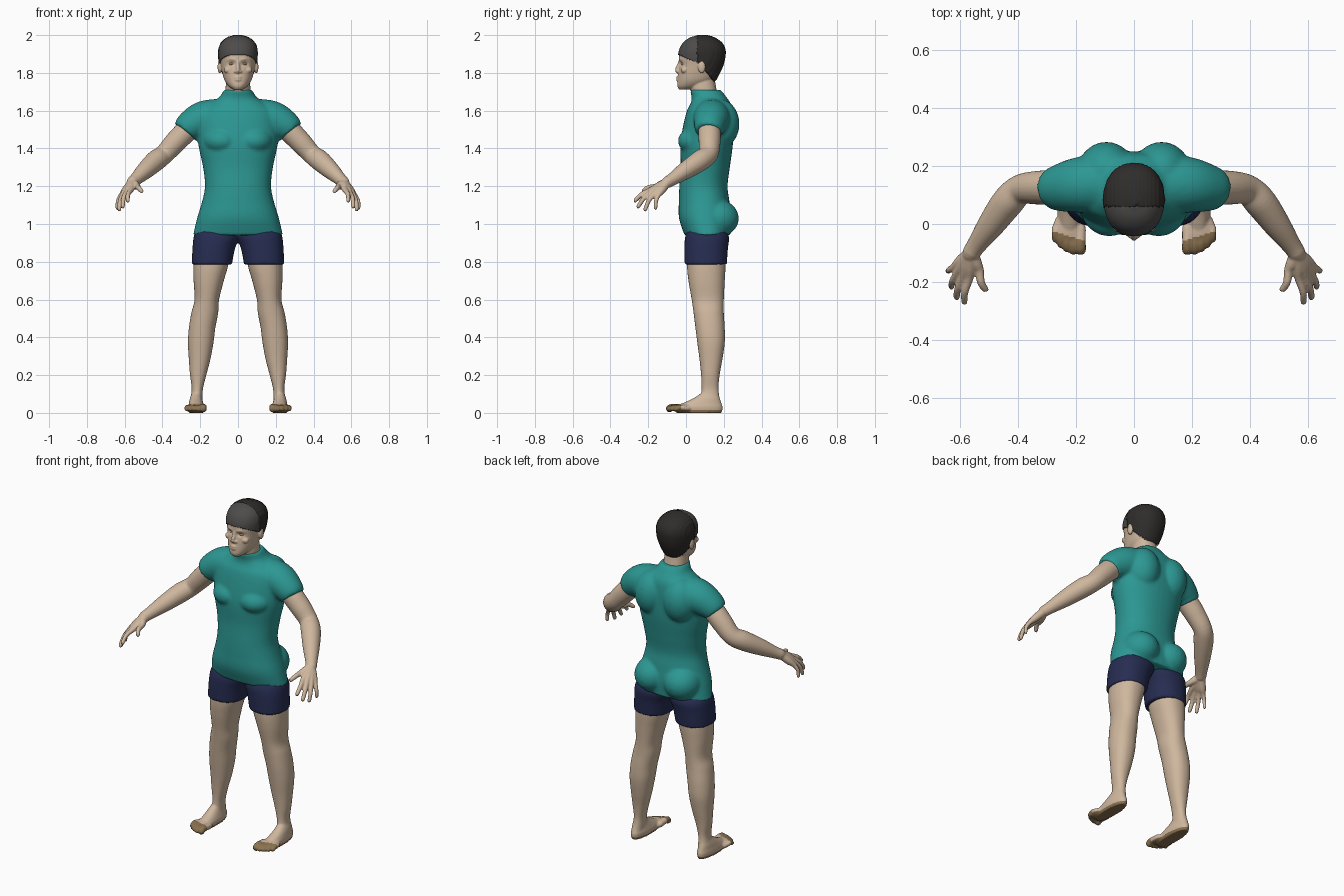
import bpy, bmesh, math
from mathutils import Vector, Matrix

if "Cube" in bpy.data.objects:
    bpy.data.objects.remove(bpy.data.objects["Cube"])


def material(name, rgb):
    m = bpy.data.materials.new(name)
    m.use_nodes = True
    m.diffuse_color = (*rgb, 1)
    m.node_tree.nodes["Principled BSDF"].inputs["Base Color"].default_value = (*rgb, 1)
    return m


SKIN = material("skin", (.62, .47, .34))
TEAL = material("teal_cloth", (.025, .31, .29))
NAVY = material("navy_cloth", (.02, .026, .085))
BROWN = material("brown_sole", (.26, .17, .08))
GREY = material("grey_scalp", (.075, .072, .07))
DARK = material("dark_hair", (.028, .026, .024))


def resample(rows, n):
    """Catmull-Rom interpolation of parameter rows."""
    r = [Vector(a) for a in rows]
    r = [r[0] * 2 - r[1]] + r + [r[-1] * 2 - r[-2]]
    out = []
    for i in range(1, len(r) - 2):
        a, b, c, d = r[i - 1:i + 3]
        for k in range(n):
            t = k / n
            out.append((b * 2 + (c - a) * t + (a * 2 - b * 5 + c * 4 - d) * t * t
                        + (b * 3 - a - c * 3 + d) * t ** 3) / 2)
    return out + [r[-2]]


def loft(bm, rings, seg, power):
    """Skin a list of (centre, u, v) superellipse rings and cap the ends."""
    def bend(f):
        return math.copysign(abs(f) ** (2 / power), f)
    loops = []
    for c, u, v in rings:
        angles = [math.tau * k / seg for k in range(seg)]
        loops.append([bm.verts.new(c + u * bend(math.cos(a)) + v * bend(math.sin(a))) for a in angles])
    for a, b in zip(loops, loops[1:]):
        for k in range(seg):
            j = (k + 1) % seg
            bm.faces.new((a[k], a[j], b[j], b[k]))
    bm.faces.new(loops[0][::-1])
    bm.faces.new(loops[-1])


def stack(bm, rows, s=1, power=2.2, seg=40, n=5):
    """Horizontal sections given as (z, x_min, x_max, y_min, y_max)."""
    rings = []
    for z, x0, x1, y0, y1 in resample(rows, n):
        rings.append((Vector((s * (x0 + x1) / 2, (y0 + y1) / 2, z)),
                      Vector(((x1 - x0) / 2, 0, 0)), Vector((0, (y1 - y0) / 2, 0))))
    loft(bm, rings, seg, power)


def tube(bm, rows, s=1, seg=16, n=5):
    """Round limb through (x, y, z, radius) points."""
    pts = resample(rows, n)
    rings = []
    for i, p in enumerate(pts):
        d = (pts[min(i + 1, len(pts) - 1)] - pts[max(i - 1, 0)]).to_3d()
        d.x *= s
        u = d.cross(Vector((.1, .2, 1))).normalized()
        v = d.cross(u).normalized()
        rings.append((Vector((s * p.x, p.y, p.z)), u * p.w, v * p.w))
    loft(bm, rings, seg, 2)


def blob(bm, centre, size, s=1):
    x, y, z = centre
    m = Matrix.Translation((s * x, y, z)) @ Matrix.Diagonal((*size, 1))
    bmesh.ops.create_uvsphere(bm, u_segments=24, v_segments=16, radius=1, matrix=m)


def to_object(name, bm, mats):
    bmesh.ops.recalc_face_normals(bm, faces=bm.faces[:])
    me = bpy.data.meshes.new(name)
    bm.to_mesh(me)
    bm.free()
    for m in mats:
        me.materials.append(m)
    me.shade_smooth()
    ob = bpy.data.objects.new(name, me)
    bpy.context.collection.objects.link(ob)
    return ob


def fuse(name, bm, voxel, smooth, *mats):
    """Blend overlapping parts into one continuous surface."""
    ob = to_object(name, bm, mats)
    rm = ob.modifiers.new("blend", 'REMESH')
    rm.mode, rm.voxel_size, rm.use_smooth_shade = 'VOXEL', voxel, True
    sm = ob.modifiers.new("soften", 'SMOOTH')
    sm.factor, sm.iterations = .5, smooth
    bpy.context.view_layer.update()
    dg = bpy.context.evaluated_depsgraph_get()
    me = bpy.data.meshes.new_from_object(ob.evaluated_get(dg))
    ob.modifiers.clear()
    ob.data = me
    me.materials.clear()
    for m in mats:
        me.materials.append(m)
    me.shade_smooth()
    return ob


def symmetric(rows):
    return [(z, -w, w, y0, y1) for z, w, y0, y1 in rows]


# Shirt: torso, sleeves, chest, shoulder blades and seat
bm = bmesh.new()
stack(bm, symmetric([(1.71, .075, .02, .185), (1.67, .1, .03, .215), (1.64, .15, .025, .235),
                     (1.6, .2, .005, .245), (1.52, .215, -.015, .25), (1.42, .21, -.03, .248),
                     (1.3, .185, -.028, .232), (1.2, .175, -.035, .22), (1.12, .19, -.038, .23),
                     (1.03, .217, -.037, .24), (.94, .238, -.008, .235)]))
for s in (1, -1):
    tube(bm, [(.08, .14, 1.565, .1), (.18, .135, 1.555, .097), (.25, .125, 1.52, .083),
              (.28, .12, 1.487, .07)], s, 24)
    blob(bm, (.085, .06, 1.44), (.1, .103, .075), s)
    blob(bm, (.095, .18, 1.53), (.1, .103, .13), s)
    blob(bm, (.098, .165, 1.03), (.105, .115, .1), s)
fuse("shirt", bm, .009, 5, TEAL)

# Shorts
bm = bmesh.new()
for s in (1, -1):
    stack(bm, [(.785, .032, .245, -.008, .216), (.87, .016, .241, -.008, .222),
               (.93, -.01, .235, -.005, .228), (.97, -.02, .22, .01, .21)], s)
fuse("shorts", bm, .008, 2, NAVY)

# Legs and feet, with toes fanned across the forefoot
bm = bmesh.new()
for s in (1, -1):
    stack(bm, [(.93, .03, .225, .01, .21), (.79, .05, .235, .005, .21), (.7, .075, .235, .013, .205),
               (.6, .1, .23, .03, .2), (.53, .105, .247, .04, .2), (.45, .12, .26, .05, .205),
               (.37, .13, .265, .06, .205), (.28, .147, .26, .072, .192), (.2, .168, .254, .08, .178),
               (.13, .185, .245, .083, .172), (.08, .188, .25, .078, .178), (.03, .19, .252, .08, .19)], s)
    stack(bm, [(0, .183, .26, -.05, .19), (.03, .178, .264, -.055, .194), (.05, .183, .26, -.02, .188),
               (.075, .19, .255, .035, .18), (.105, .197, .245, .082, .17)], s)
    blob(bm, (.224, -.015, .024), (.056, .06, .025), s)
    for x, tip, r in ((.184, -.1, .019), (.209, -.101, .014), (.231, -.092, .014),
                      (.252, -.078, .013), (.27, -.06, .013)):
        tube(bm, [(x, -.01, .026, r), (x, tip + .03, .03, r), (x, tip + .008, .02, r),
                  (x, tip - .003, .015, r * .6)], s, 12)
legs = fuse("legs", bm, .006, 2, SKIN, BROWN)
for p in legs.data.polygons:
    c = p.center
    toe_line = -.055 + (abs(c.x) - .18) * .3
    if c.z < .016 or (c.z < .07 and c.y < toe_line):
        p.material_index = 1

# Arms and hands
WRIST = (.56, -.1, 1.22)
FINGERS = [((.567, -.187, 1.18), (.585, -.275, 1.12), .0125),
           ((.588, -.18, 1.172), (.612, -.258, 1.087), .0125),
           ((.607, -.167, 1.161), (.63, -.22, 1.07), .012),
           ((.62, -.148, 1.15), (.641, -.162, 1.078), .011),
           ((.532, -.16, 1.198), (.509, -.232, 1.172), .0135)]
bm = bmesh.new()
for s in (1, -1):
    tube(bm, [(.2, .13, 1.55, .06), (.27, .125, 1.495, .06), (.33, .125, 1.435, .058),
              (.39, .118, 1.37, .052), (.435, .075, 1.335, .055), (.49, 0, 1.285, .047),
              (.54, -.07, 1.238, .034), (*WRIST, .031)], s, 24)
    blob(bm, WRIST, (.03, .03, .028), s)
    for knuckle, tip, r in FINGERS:
        k, t, w = Vector(knuckle), Vector(tip), Vector(WRIST)
        mid = k.lerp(t, .5) + Vector((.006, -.004, .007))
        tube(bm, [(*w, .024), (*w.lerp(k, .6), .021), (*k, r * 1.2), (*mid, r),
                  (*k.lerp(t, .93), r * .85), (*t, r * .5)], s, 12)
fuse("arms", bm, .005, 2, SKIN)

# Head and neck with facial features
SKULL = symmetric([(1.712, .025, -.036, .03), (1.73, .05, -.046, .1), (1.76, .071, -.045, .148),
                   (1.8, .083, -.041, .172), (1.84, .091, -.036, .19), (1.88, .097, -.037, .2),
                   (1.92, .097, -.031, .202), (1.955, .085, -.012, .186), (1.98, .057, .02, .15),
                   (1.993, .02, .06, .11)])
bm = bmesh.new()
stack(bm, SKULL)
stack(bm, symmetric([(1.62, .078, .05, .185), (1.68, .068, .033, .168), (1.73, .065, .02, .158),
                     (1.78, .06, .03, .15)]))
tube(bm, [(0, -.028, 1.87, .009), (0, -.037, 1.845, .009), (0, -.046, 1.817, .012),
          (0, -.038, 1.802, .011)])
for z, y, r in ((1.776, -.043, .0075), (1.763, -.043, .008)):
    tube(bm, [(-.025, y + .008, z, r * .5), (0, y - .001, z, r), (.025, y + .008, z, r * .5)])
for s in (1, -1):
    blob(bm, (.014, -.038, 1.807), (.009, .011, .008), s)
    tube(bm, [(.012, -.033, 1.868, .006), (.035, -.027, 1.874, .007), (.06, -.009, 1.868, .006)], s)
    blob(bm, (.052, -.008, 1.815), (.024, .02, .018), s)
    blob(bm, (.097, .083, 1.832), (.011, .02, .034), s)
head = fuse("head", bm, .004, 2, SKIN)
# Press in the eye sockets, then set the closed-looking lids
for v in head.data.vertices:
    if v.co.y < .03:
        d = ((abs(v.co.x) - .034) / .018) ** 2 + ((v.co.z - 1.848) / .011) ** 2
        v.co.y += .011 * math.exp(-d)
bm = bmesh.new()
for s in (1, -1):
    blob(bm, (.034, -.009, 1.847), (.017, .016, .008), s)
to_object("eyes", bm, [SKIN])


# Hair: shells offset from the skull and trimmed to the hairline
def hair_shell(name, mat, offset, ripple, keep):
    bm = bmesh.new()
    stack(bm, SKULL, seg=96, n=8)
    bmesh.ops.recalc_face_normals(bm, faces=bm.faces[:])
    bm.normal_update()
    moves = [(v, v.normal * (offset + ripple * math.sin(v.co.x * 500))) for v in bm.verts]
    for v, m in moves:
        v.co += m
    drop = [f for f in bm.faces if not keep(f.calc_center_median())]
    bmesh.ops.delete(bm, geom=drop, context='FACES')
    ob = to_object(name, bm, [mat])
    sol = ob.modifiers.new("thickness", 'SOLIDIFY')
    sol.thickness, sol.offset = .008, -1


hair_shell("front_hair", GREY, .006, 0, lambda c: c.y < .066 and c.z > 1.893 - .45 * (c.y + .03))
hair_shell("back_hair", DARK, .0075, .0008,
           lambda c: c.y > .06 and c.z > max(1.745, 1.868 - 1.25 * (c.y - .06)))
